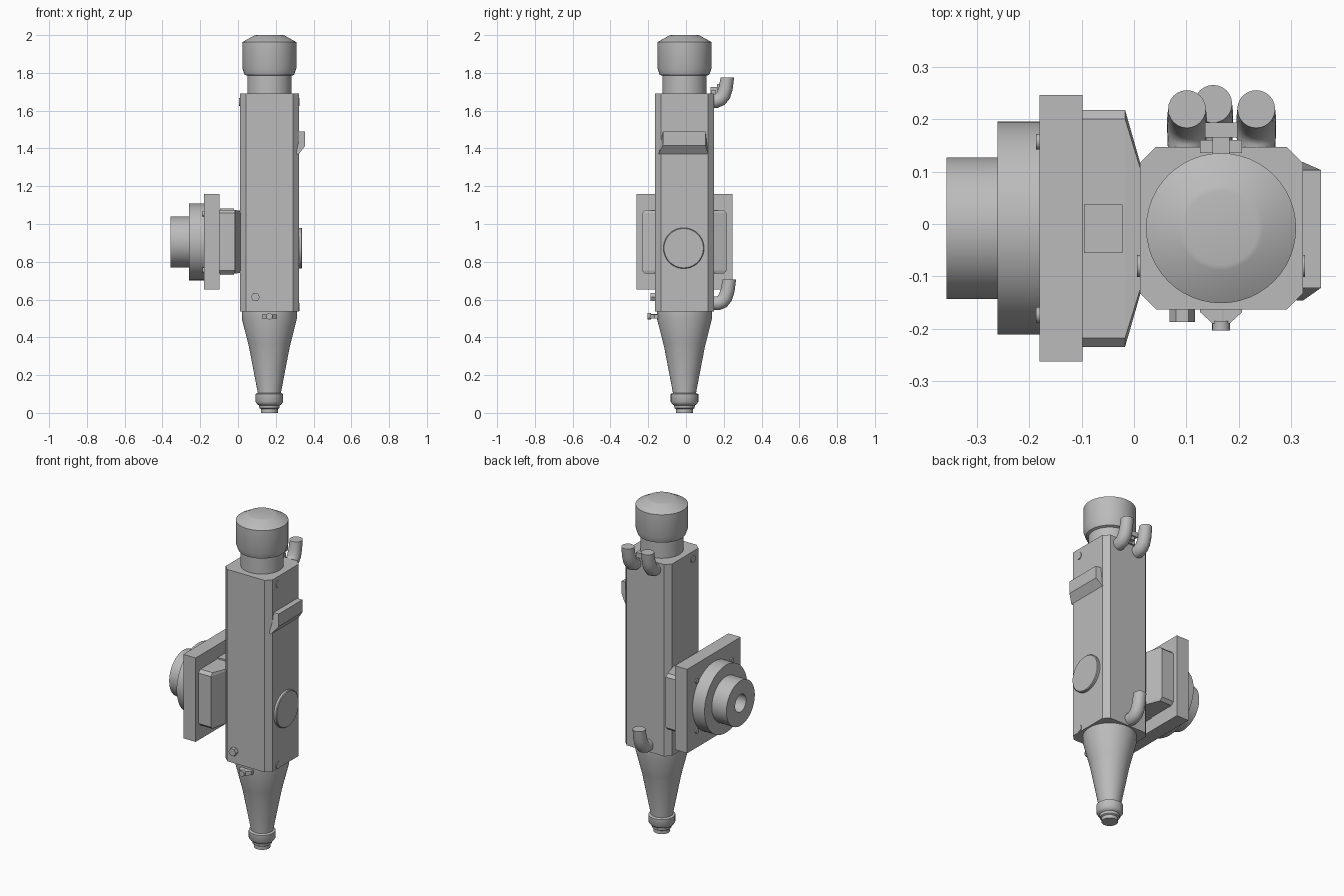
import bpy, bmesh, math
from mathutils import Vector, Matrix

if "Cube" in bpy.data.objects:
    bpy.data.objects.remove(bpy.data.objects["Cube"], do_unlink=True)

GREY = (0.5, 0.5, 0.5, 1)
mat = bpy.data.materials.new("light grey metal")
mat.use_nodes = True
mat.diffuse_color = GREY
mat.node_tree.nodes["Principled BSDF"].inputs["Base Color"].default_value = GREY

CX, CY = 0.166, -0.008      # axis of the upright body
FZ = 0.905                  # height of the side flange axis


def finish(name, bm, smooth=True):
    bmesh.ops.recalc_face_normals(bm, faces=bm.faces)
    me = bpy.data.meshes.new(name)
    bm.to_mesh(me)
    bm.free()
    me.materials.append(mat)
    ob = bpy.data.objects.new(name, me)
    bpy.context.collection.objects.link(ob)
    if smooth:
        bpy.ops.object.select_all(action='DESELECT')
        ob.select_set(True)
        bpy.context.view_layer.objects.active = ob
        bpy.ops.object.shade_smooth_by_angle(angle=math.radians(35))
    return ob


def loft(name, rings, smooth=True):
    """Skin equal-length rings of points and cap both ends."""
    bm = bmesh.new()
    vs = [[bm.verts.new(p) for p in ring] for ring in rings]
    n = len(vs[0])
    for a, b in zip(vs, vs[1:]):
        for i in range(n):
            j = (i + 1) % n
            bm.faces.new((a[i], a[j], b[j], b[i]))
    bm.faces.new(vs[0])
    bm.faces.new(vs[-1])
    return finish(name, bm, smooth)


def turned(name, profile, origin, axis='Z', sides=48):
    """Turn (radius, distance) pairs around an axis through origin."""
    rot = Vector((0, 0, 1)).rotation_difference(
        Vector({'X': (1, 0, 0), 'Y': (0, 1, 0), 'Z': (0, 0, 1)}[axis])).to_matrix()
    rings = []
    for r, h in profile:
        rings.append([Vector(origin) + rot @ Vector((r * math.cos(a), r * math.sin(a), h))
                      for a in (math.tau * i / sides for i in range(sides))])
    return loft(name, rings, sides > 8)


def box(name, lo, hi):
    bm = bmesh.new()
    size = [b - a for a, b in zip(lo, hi)]
    mid = [(a + b) / 2 for a, b in zip(lo, hi)]
    bmesh.ops.create_cube(bm, size=1, matrix=Matrix.Translation(mid) @ Matrix.Diagonal((*size, 1)))
    return finish(name, bm, False)


def chamfered(x0, x1, y0, y1, c):
    """Rectangle with cut corners, as 2D points."""
    return [(x0 + c, y0), (x1 - c, y0), (x1, y0 + c), (x1, y1 - c),
            (x1 - c, y1), (x0 + c, y1), (x0, y1 - c), (x0, y0 + c)]


# Upright body with cut corners
outline = chamfered(0.011, 0.322, -0.163, 0.147, 0.031)
loft("body", [[(x, y, z) for x, y in outline] for z in (0.538, 1.69)], False)

# Cap and neck on top
turned("top_cap", [(0.117, 1.68), (0.117, 1.785), (0.131, 1.79), (0.143, 1.825),
                   (0.143, 1.963), (0.08, 1.998), (0.07, 2.0)], (CX, CY, 0))

# Tapered nose and its tip
turned("nose_cone", [(0.146, 0.545), (0.146, 0.50), (0.112, 0.365), (0.107, 0.345),
                     (0.06, 0.10), (0.06, 0.08)], (CX, CY, 0))
turned("nose_tip", [(0.06, 0.106), (0.073, 0.10), (0.073, 0.058), (0.064, 0.045),
                    (0.055, 0.04), (0.053, 0.025), (0.045, 0.02), (0.045, 0)], (CX, CY, 0))

# Side mount: tapered block, plate, disc and bored hub
rings = []
for x, y0, y1, z0, z1, c in ((-0.1, -0.234, 0.217, 0.737, 1.074, 0.017),
                             (-0.017, -0.234, 0.217, 0.737, 1.074, 0.017),
                             (0.013, -0.13, 0.112, 0.742, 1.07, 0.01)):
    rings.append([(x, y, z) for y, z in chamfered(y0, y1, z0, z1, c)])
loft("mount_block", rings, False)
box("mount_key", (-0.095, -0.055, 0.729), (-0.022, 0.037, 1.083))
box("mount_plate", (-0.18, -0.262, 0.654), (-0.098, 0.246, 1.158))
turned("mount_disc", [(0.203, -0.26), (0.203, -0.178)], (0, CY, FZ), 'X', 64)
turned("mount_hub", [(0.052, -0.27), (0.052, -0.357), (0.135, -0.357), (0.135, -0.255)],
       (0, CY, FZ), 'X', 64)
for sy in (-1, 1):
    for sz in (-1, 1):
        turned("plate_bolt", [(0.015, -0.187), (0.015, -0.175)],
               (0, CY + sy * 0.165, FZ + sz * 0.15), 'X', 16)

# Round cover and ledge on the other side
turned("round_cover", [(0.108, 0.315), (0.108, 0.335), (0.104, 0.339)], (0, -0.012, 0.872), 'X')
loft("side_ledge", [
    [(0.31, -0.146, 1.37), (0.31, 0.118, 1.37), (0.31, 0.103, 1.49), (0.31, -0.122, 1.49)],
    [(0.322, -0.146, 1.37), (0.322, 0.118, 1.37), (0.322, 0.103, 1.49), (0.322, -0.122, 1.49)],
    [(0.356, -0.122, 1.415), (0.356, 0.103, 1.415), (0.356, 0.103, 1.49), (0.356, -0.122, 1.49)],
], False)

# Small screws on both sides
for z in (1.645, 0.56):
    turned("side_screw", [(0.021, 0.315), (0.021, 0.326)], (0, -0.08, z), 'X', 20)
turned("side_screw", [(0.021, 0.006), (0.021, 0.02)], (0, -0.08, 1.645), 'X', 20)


# Bent connectors at the back
def connector(name, x, y, z):
    path = [(-0.02, 0.03, 0.036), (0.012, 0.03, 0.037), (0.035, 0.04, 0.038),
            (0.052, 0.062, 0.038), (0.064, 0.1, 0.037), (0.072, 0.155, 0.036)]
    tilt = (0, 10, 30, 60, 50, 90)
    tilt = (0, 12, 38, 62, 76, 90)
    rings = []
    for (dy, dz, r), t in zip(path, tilt):
        t = math.radians(t)
        rings.append([(x + r * math.cos(a), y + dy - r * math.sin(a) * math.sin(t),
                       z + dz + r * math.sin(a) * math.cos(t))
                      for a in (math.tau * i / 24 for i in range(24))])
    loft(name, rings)


connector("upper_connector", 0.101, 0.147, 1.621)
connector("upper_connector", 0.233, 0.147, 1.621)
connector("lower_connector", 0.151, 0.157, 0.55)

# Small bracket between the upper connectors
box("bracket_base", (0.126, 0.135, 1.68), (0.206, 0.16, 1.71))
box("bracket_stem", (0.15, 0.13, 1.69), (0.182, 0.185, 1.725))
box("bracket_bar", (0.135, 0.165, 1.71), (0.197, 0.193, 1.74))

# Hex bolt and small nozzle at the front
turned("hex_bolt", [(0.024, -0.187), (0.024, -0.15)], (0.092, 0, 0.613), 'Y', 6)
plan = [(0.126, -0.14), (0.126, -0.168), (0.15, -0.19), (0.182, -0.19), (0.206, -0.168), (0.206, -0.14)]
loft("nozzle_base", [[(x, y, z) for x, y in plan] for z in (0.5, 0.522)], False)
turned("nozzle", [(0.017, -0.203), (0.017, -0.185), (0.012, -0.185), (0.012, -0.14)],
       (CX, 0, 0.511), 'Y', 20)
